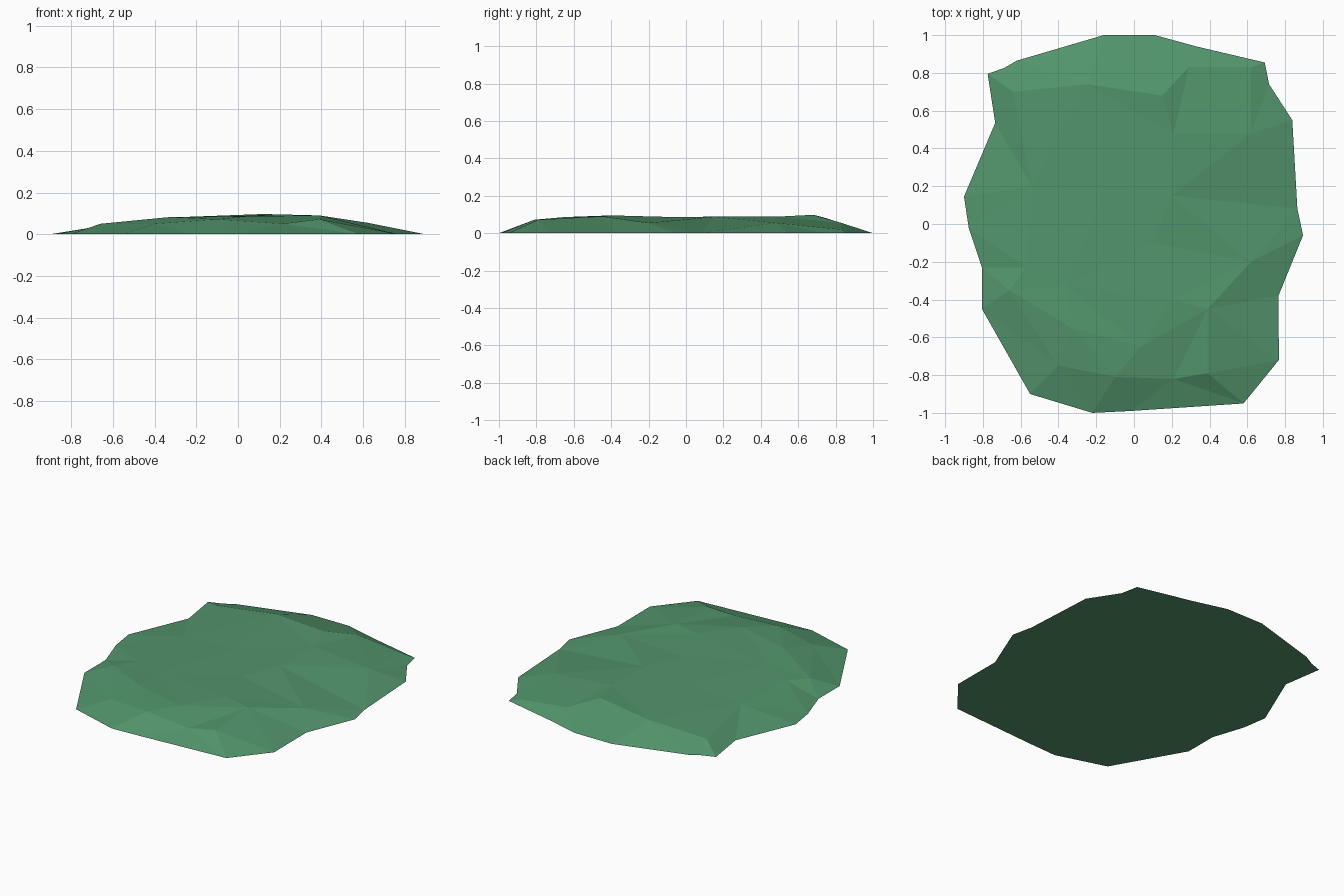
import bpy, bmesh
from mathutils import Vector
from mathutils.geometry import delaunay_2d_cdt

if "Cube" in bpy.data.objects:
    bpy.data.objects.remove(bpy.data.objects["Cube"])

# Shoreline of the mound on the ground (x, y)
outline = [(-0.16, 1), (-0.62, .865), (-0.69, .825), (-0.775, .795), (-0.735, .535),
           (-0.9, .145), (-0.875, -.02), (-0.805, -.23), (-0.805, -.45), (-0.55, -.9),
           (-0.22, -1), (-0.02, -.99), (0.58, -.95), (0.767, -.72), (0.765, -.38),
           (0.895, -.06), (0.865, .08), (0.838, .55), (0.715, .74), (0.692, .855),
           (0.33, .94), (0.11, 1)]

# Rough upper surface (x, y, height)
peaks = [(-0.64, .70, .048), (-0.25, .74, .083), (0.15, .68, .098), (0.29, .83, .055),
         (0.62, .83, .02), (0.21, .48, .088), (0.62, .48, .055), (-0.54, .2, .058),
         (-0.15, .2, .082), (0.2, .15, .088), (0.1, -.1, .087), (0.62, -.2, .055),
         (0.2, -.4, .095), (0.39, -.45, .09), (-0.57, -.23, .058), (-0.66, -.35, .05),
         (-0.36, -.33, .073), (-0.33, -.55, .082), (-0.4, -.75, .05), (-0.1, -.81, .072),
         (0.04, -.65, .086), (0.21, -.82, .05), (0.39, -.79, .072)]

n = len(outline)
heights = [0.0] * n + [p[2] for p in peaks]
flat = [Vector(p) for p in outline] + [Vector(p[:2]) for p in peaks]

# Triangulate inside the outline, then lift each point
pts, _, tris, orig, _, _ = delaunay_2d_cdt(
    flat, [(i, (i + 1) % n) for i in range(n)], [list(range(n))], 1, 1e-5)
bm = bmesh.new()
verts = [bm.verts.new((p.x, p.y, heights[o[0]] if o else 0)) for p, o in zip(pts, orig)]
for t in tris:
    bm.faces.new([verts[i] for i in t])

# Flat underside
rim = {o: verts[i] for i, src in enumerate(orig) for o in src if o < n}
bm.faces.new([rim[i] for i in reversed(range(n))])
bmesh.ops.recalc_face_normals(bm, faces=bm.faces[:])

mesh = bpy.data.meshes.new("grass_mound")
bm.to_mesh(mesh)
bm.free()
mat = bpy.data.materials.new("grass green")
mat.diffuse_color = (0.085, 0.30, 0.15, 1)
mat.use_nodes = True
mat.node_tree.nodes["Principled BSDF"].inputs["Base Color"].default_value = mat.diffuse_color
mesh.materials.append(mat)
bpy.context.collection.objects.link(bpy.data.objects.new("grass_mound", mesh))
